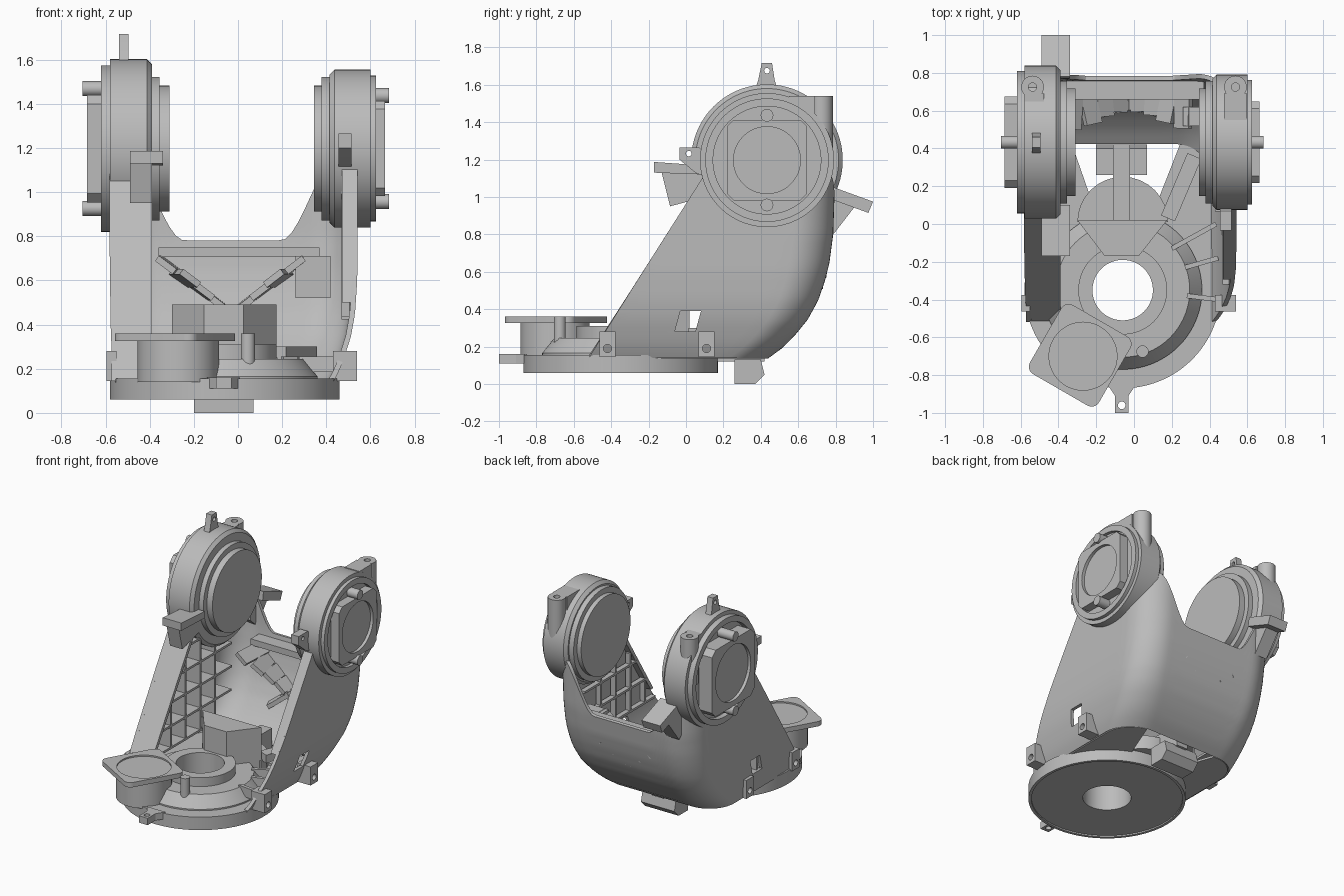
import bpy, bmesh, math
from mathutils import Vector

if "Cube" in bpy.data.objects:
    bpy.data.objects.remove(bpy.data.objects["Cube"])

GREY = (0.5, 0.5, 0.5, 1)
mat = bpy.data.materials.new("light_grey")
mat.use_nodes = True
mat.diffuse_color = GREY
mat.node_tree.nodes["Principled BSDF"].inputs["Base Color"].default_value = GREY
parts = []


def finish(name, bm, clean=True):
    if clean:
        bmesh.ops.remove_doubles(bm, verts=bm.verts, dist=1e-5)
        bmesh.ops.recalc_face_normals(bm, faces=bm.faces)
    me = bpy.data.meshes.new(name)
    bm.to_mesh(me)
    bm.free()
    me.materials.append(mat)
    ob = bpy.data.objects.new(name, me)
    bpy.context.collection.objects.link(ob)
    parts.append(ob)
    return ob


def place(axis, a, b, h):
    return (h, a, b) if axis == "x" else (a, b, h)


def prism(name, pts, axis, lo, hi):
    bm = bmesh.new()
    rings = [[bm.verts.new(place(axis, a, b, h)) for a, b in pts] for h in (lo, hi)]
    n = len(pts)
    bm.faces.new(rings[0])
    bm.faces.new(rings[1][::-1])
    for i in range(n):
        j = (i + 1) % n
        bm.faces.new((rings[0][i], rings[0][j], rings[1][j], rings[1][i]))
    return finish(name, bm)


def box(name, x, y, z):
    return prism(name, [(x[0], y[0]), (x[1], y[0]), (x[1], y[1]), (x[0], y[1])], "z", *z)


def lathe(name, profile, axis, c, n=64):
    """Turn a closed (radius, height) profile round an axis."""
    bm = bmesh.new()
    rings = []
    for k in range(n):
        t = math.tau * k / n
        rings.append([bm.verts.new(place(axis, c[0] + r * math.cos(t), c[1] + r * math.sin(t), h))
                      for r, h in profile])
    m = len(profile)
    for k in range(n):
        p, q = rings[k], rings[(k + 1) % n]
        for i in range(m):
            j = (i + 1) % m
            bm.faces.new((p[i], p[j], q[j], q[i]))
    return finish(name, bm)


def rod(name, axis, c, r, lo, hi, n=32):
    return lathe(name, [(0, lo), (r, lo), (r, hi), (0, hi)], axis, c, n)


def beam(name, p, q, w, h):
    """Straight bar of width w and height h between two points."""
    p, q = Vector(p), Vector(q)
    d = (q - p).normalized()
    side = d.cross(Vector((0, 0, 1))).normalized() * w / 2
    up = side.cross(d).normalized() * h / 2
    bm = bmesh.new()
    a, b = [[bm.verts.new(e + side * s + up * t) for s, t in ((1, 1), (-1, 1), (-1, -1), (1, -1))]
            for e in (p, q)]
    bm.faces.new(a)
    bm.faces.new(b[::-1])
    for i in range(4):
        j = (i + 1) % 4
        bm.faces.new((a[i], a[j], b[j], b[i]))
    return finish(name, bm)


def apply(ob, mod):
    bpy.context.view_layer.objects.active = ob
    bpy.ops.object.modifier_apply(modifier=mod.name)


def cut(ob, cutter):
    mod = ob.modifiers.new("cut", "BOOLEAN")
    mod.operation, mod.solver, mod.object = "DIFFERENCE", "EXACT", cutter
    apply(ob, mod)
    parts.remove(cutter)
    bpy.data.objects.remove(cutter)


def interp(table, z):
    for (z0, v0), (z1, v1) in zip(table, table[1:]):
        if z <= z1:
            t = max(0, (z - z0) / (z1 - z0))
            return v0 + (v1 - v0) * t
    return table[-1][1]


# Shell outline: wall positions by height
BACK = [(.145, .43), (.2, .505), (.27, .575), (.35, .64), (.45, .695), (.55, .73), (.65, .755), (.8, .775), (1.1, .785)]
RIGHT = [(.145, .42), (.2, .45), (.27, .475), (.35, .5), (.45, .518), (.6, .528), (.8, .53)]
LEFT = [(.145, -.555), (.4, -.565), (.8, -.57)]
Z0, R = .145, .2


def front_y(z):
    return -.52 + (z - Z0) * .635


def section(z):
    """U-shaped outline, open at the front, as a list of (x, y)."""
    xr, xl, yb, yf = interp(RIGHT, z), interp(LEFT, z), interp(BACK, z), front_y(z)
    pts = [(xr, yf + (yb - R - yf) * i / 10) for i in range(10)]
    for i in range(13):
        t = math.pi / 2 * i / 12
        pts.append((xr - R + R * math.cos(t), yb - R + R * math.sin(t)))
    pts += [(xr - R + (xl - xr + 2 * R) * i / 24, yb) for i in range(1, 24)]
    for i in range(13):
        t = math.pi / 2 * (1 + i / 12)
        pts.append((xl + R + R * math.cos(t), yb - R + R * math.sin(t)))
    pts += [(xl, yf + (yb - R - yf) * i / 10) for i in range(9, -1, -1)]
    return pts


def rim(x):
    t = min(1, max(0, (abs(x + .025) - .22) / .24))
    return .78 + .34 * t * t * (3 - 2 * t)


bm = bmesh.new()
tops = [rim(x) for x, y in section(.8)]
grid = []
for c, top in enumerate(tops):
    col = []
    for i in range(25):
        z = Z0 + (top - Z0) * i / 24
        col.append(bm.verts.new((*section(z)[c], z)))
    grid.append(col)
for a, b in zip(grid, grid[1:]):
    for i in range(24):
        bm.faces.new((a[i], b[i], b[i + 1], a[i + 1]))
shell = finish("shell", bm, False)
mod = shell.modifiers.new("thickness", "SOLIDIFY")
mod.thickness, mod.offset = .024, 0
apply(shell, mod)
cut(shell, prism("window_cutter", [(-.06, .28), (.05, .28), (.08, .39), (-.03, .39)], "x", -1, 1))

# Floor between the shell and the base, open at the back middle
bm = bmesh.new()
base_c = Vector((-.06, -.35))
outline = [Vector(p) for p in section(Z0)]
for p, q in zip(outline, outline[1:]):
    if abs((p + q).x / 2 + .04) < .28:
        continue
    quad = [p, q] + [base_c + (v - base_c).normalized() * .48 for v in (q, p)]
    bm.faces.new([bm.verts.new((v.x, v.y, Z0)) for v in quad])
bmesh.ops.remove_doubles(bm, verts=bm.verts, dist=1e-5)
floor = finish("floor", bm, False)
mod = floor.modifiers.new("thickness", "SOLIDIFY")
mod.thickness, mod.offset = .015, 0
apply(floor, mod)

# Turntable base with hub
lathe("base", [(.16, .07), (.5, .07), (.5, .06), (.52, .06), (.52, .155), (.42, .155), (.42, .165), (.355, .245),
               (.235, .245), (.235, .31), (.16, .31)], "z", base_c, 96)
rod("base_peg", "z", (.045, -.675), .032, .15, .36)
tab = prism("base_tab", [(-.14, -.85), (-.1, -.91), (-.1, -1), (-.03, -1), (-.03, -.91), (.01, -.85)], "z", .11, .16)
cut(tab, rod("cutter", "z", (-.065, -.96), .02, 0, 1))

# Motor with turned square flange
motor_c = Vector((-.285, -.695))
rod("motor_body", "z", (-.27, -.7), .185, .14, .33, 48)
flange = []
for k in range(4):
    for i in range(6):
        t = math.tau * k / 4 + math.pi / 2 * i / 5 - math.radians(30)
        m = math.tau * k / 4 + math.pi / 4 - math.radians(30)
        flange.append(motor_c + Vector((math.cos(m), math.sin(m))) * .235
                      + Vector((math.cos(t), math.sin(t))) * .045)
plate = prism("motor_flange", flange, "z", .325, .36)
cut(plate, rod("cutter", "z", (-.27, -.7), .18, .35, .4, 48))

# Central housing, low round plate, foot and brace
prism("housing", [(-.3, .02), (-.155, -.17), (.025, -.17), (.175, .02)], "z", .15, .49)
arc = [(-.06 + .24 * math.cos(t), .01 + .24 * math.sin(t)) for t in [math.pi * i / 16 for i in range(17)]]
prism("round_plate", arc, "z", .15, .25)
prism("foot", [(.26, 0), (.37, 0), (.42, .05), (.4, .13), (.26, .13)], "x", -.2, .07)
box("foot_arm", (-.11, -.02), (.02, .42), (.12, .28))
beam("housing_brace", (.18, .03, .27), (.32, .36, .27), .08, .06)
for p, q in (((.2, -.13), (.435, .0)), ((.27, -.23), (.445, -.18)), ((.28, -.38), (.445, -.4))):
    beam("floor_rib", (*p, .22), (*q, .22), .025, .07)

# Back wall shelf, pad and diagonal ribs that deepen towards the sides
box("back_shelf", (-.36, .37), (.66, .76), (.705, .75))
box("back_pad", (.26, .42), (.52, .62), (.52, .71))
for x0, x1 in ((-.36, .12), (.3, -.17)):
    run = []
    for i in range(7):
        x, z = x0 + (x1 - x0) * i / 6, .7 - .36 * i / 6
        wall = interp(BACK, z)
        inner = max(.5, .6 - (x + .02) ** 2 * 1.5)
        run.append((Vector((x, (wall + inner) / 2, z)), wall - inner))
    for (p, w), (q, v) in zip(run, run[1:]):
        beam("back_rib", p, q, (w + v) / 2, .03)


# Arm front faces and rib grids
def slope_plate(name, lo, hi, z0):
    pts = [(front_y(z0), z0), (front_y(1.19), 1.19), (front_y(1.19) + .03, 1.19), (front_y(z0) + .03, z0)]
    return prism(name, pts, "x", lo, hi)


slope_plate("left_arm_front", -.572, -.39, Z0)
slope_plate("right_arm_front", .47, .53, .5)
for lo, hi, rows in ((-.555, -.4, (.27, .43, .6, .77, .94)), (.468, .505, (.43, .6, .77, .94))):
    for z in rows:
        box("arm_rib", (lo, hi), (front_y(z) + .02, min(.5, interp(BACK, z) - .19)), (z - .008, z + .008))
    for y in (-.2, -.03, .14, .31):
        top = min(1.05, Z0 + (y + .48) / .635)
        box("arm_rib", (lo, hi), (y - .008, y + .008), (rows[0], top))

# Shoulder pods: s side, drum radius and stations along x
CY, CZ = .433, 1.197
for side, s, r, x in (("right", 1, .358, (.345, .378, .415, .6, .625, .665)),
                      ("left", -1, .405, (.31, .355, .39, .58, .62, .685))):
    x = [s * v for v in x]
    c = .022 * s
    lathe(side + "_pod", [(0, x[0]), (.285, x[0]), (.285, x[1]), (.325, x[1]), (.325, x[2]), (r - .022, x[2]),
                          (r, x[2] + c), (r, x[3]), (r - .028, x[3]), (r - .028, x[4]),
                          (r - .07, x[4]), (r - .07, x[3]), (0, x[3])], "x", (CY, CZ), 96)
    h, k = r * .6, r * .5
    octagon = [(h, k), (k, h), (-k, h), (-h, k), (-h, -k), (-k, -h), (k, -h), (h, -k)]
    cap = prism(side + "_pod_cap", [(CY + a, CZ + b) for a, b in octagon], "x", x[3] - c, x[5])
    cut(cap, rod("cutter", "x", (CY, CZ), r / 2, x[5] - c, x[5] + c, 48))
    for e in (-1, 1):
        rod("pod_bolt", "x", (CY, CZ + e * r * .67), .034, x[3] - c, x[5] + s * .02, 20)
    boss = rod(side + "_pod_boss", "z", (s * .537, .725), .06, 1.2, 1.54)
    cut(boss, rod("cutter", "z", (s * .537, .725), .022, 1.48, 1.6, 16))
    inner, outer = sorted((s * .477, s * .597 if s > 0 else s * .58))
    box(side + "_boss_web", (inner, outer), (.55, .69), (1.3, 1.54))

# Pod brackets
tab = prism("top_tab", [(.37, 1.58), (.385, 1.62), (.405, 1.715), (.46, 1.715), (.475, 1.62), (.49, 1.58)],
            "x", -.54, -.495)
cut(tab, rod("cutter", "x", (CY, 1.675), .015, -1, 0, 16))
tab = prism("front_tab", [(-.035, 1.2), (-.035, 1.265), (.07, 1.265), (.14, 1.2), (.12, 1.1), (.05, 1.13)],
            "x", .455, .515)
cut(tab, rod("cutter", "x", (.015, 1.232), .015, 0, 1, 16))
prism("front_block", [(-.17, 1.13), (-.17, 1.187), (0, 1.175), (.1, 1.17), (.1, 1.12)], "x", -.49, -.34)
prism("front_block_web", [(-.13, 1.13), (.1, 1.13), (.1, 1.0), (-.085, .95)], "x", -.49, -.39)
prism("back_block", [(.78, 1.055), (1, .975), (.975, .915), (.77, .99)], "x", -.49, -.34)
prism("back_block_web", [(.9, .945), (.78, .79), (.7, .86), (.7, 1.02)], "x", -.49, -.39)

# Mounting tabs low on both walls
for lo, hi in ((.43, .54), (-.595, -.55)):
    for y in (-.42, .11):
        tab = box("side_tab", (lo, hi), (y - .043, y + .043), (.145, .28))
        cut(tab, rod("cutter", "x", (y, .19), .022, -1, 1, 16))

# Smooth round surfaces, keep edges sharp
bpy.ops.object.select_all(action="DESELECT")
for ob in parts:
    ob.select_set(True)
bpy.context.view_layer.objects.active = shell
bpy.ops.object.shade_smooth_by_angle(angle=math.radians(30))
